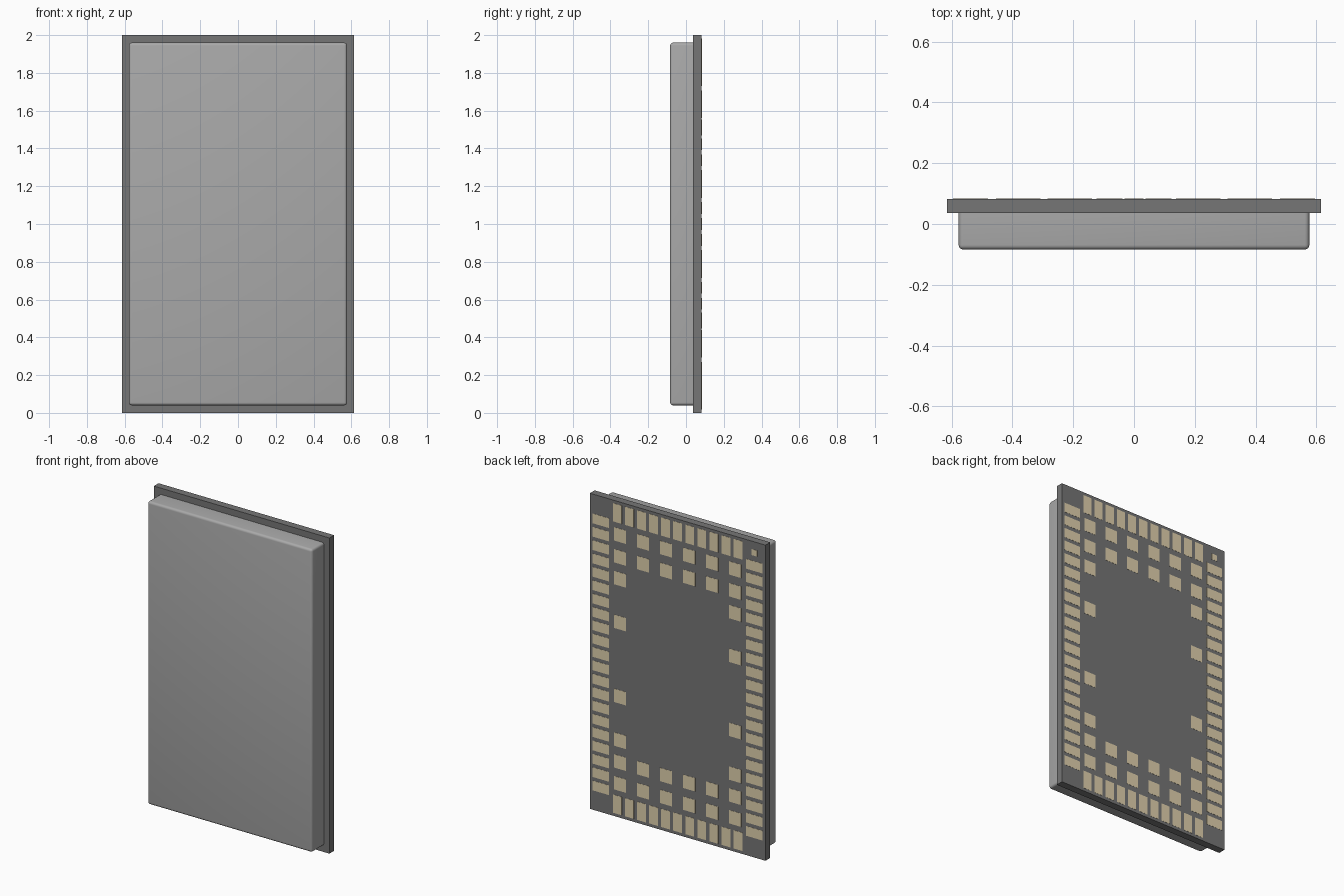
import bpy, bmesh
from mathutils import Matrix, Vector

if "Cube" in bpy.data.objects:
    bpy.data.objects.remove(bpy.data.objects["Cube"])

MM = 2.0 / 26.0                 # layout unit: board is 16 x 26
HALF_W, HEIGHT = 8 * MM, 2.0
Y_FRONT, Y_SEAM, Y_BACK = -0.084, 0.036, 0.083


def material(name, rgb):
    m = bpy.data.materials.new(name)
    m.diffuse_color = (*rgb, 1.0)
    m.use_nodes = True
    m.node_tree.nodes["Principled BSDF"].inputs["Base Color"].default_value = m.diffuse_color
    return m


def add_box(bm, lo, hi):
    lo, hi = Vector(lo), Vector(hi)
    mat = Matrix.Translation((lo + hi) / 2) @ Matrix.Diagonal((*(hi - lo), 1.0))
    return bmesh.ops.create_cube(bm, size=1.0, matrix=mat)["verts"]


def finish(bm, name, mat):
    me = bpy.data.meshes.new(name)
    bm.to_mesh(me)
    bm.free()
    me.materials.append(mat)
    ob = bpy.data.objects.new(name, me)
    bpy.context.collection.objects.link(ob)
    return ob


board_mat = material("board_dark", (0.18, 0.18, 0.18))
lid_mat = material("shield_grey", (0.4, 0.4, 0.4))
pad_mat = material("pad_gold", (0.75, 0.64, 0.42))

# Circuit board
bm = bmesh.new()
add_box(bm, (-HALF_W, Y_SEAM, 0), (HALF_W, Y_BACK, HEIGHT))
finish(bm, "circuit_board", board_mat)

# Shield lid, rounded on every edge except where it meets the board
bm = bmesh.new()
add_box(bm, (-0.577, Y_FRONT, 0.04), (0.577, Y_SEAM, 1.96))
edges = [e for e in bm.edges if not all(v.co.y > 0 for v in e.verts)]
bmesh.ops.bevel(bm, geom=edges, offset=0.015, segments=4, profile=0.5,
                affect='EDGES', clamp_overlap=True)
lid = finish(bm, "shield_lid", lid_mat)
bpy.context.view_layer.objects.active = lid
lid.select_set(True)
bpy.ops.object.shade_smooth_by_angle()


# Solder pads on the back; u, v are measured from the board centre
def add_pad(bm, u, v, w, h):
    x, z = u * MM, 1.0 + v * MM
    w, h = w * MM / 2, h * MM / 2
    add_box(bm, (x - w, Y_BACK - 0.005, z - h), (x + w, Y_BACK + 0.001, z + h))


# Edge pads: 21 along each side, 11 along top and bottom
bm = bmesh.new()
for s in (-1, 1):
    for i in range(21):
        add_pad(bm, s * 7.0, (i - 10) * 1.1, 1.5, 0.8)
    for i in range(11):
        add_pad(bm, (i - 5) * 1.1, s * 12.0, 0.8, 1.5)
finish(bm, "edge_pads", pad_mat)

# Inner square pads: two full rows plus two outer pairs, mirrored top to bottom
bm = bmesh.new()
for s in (-1, 1):
    for v, cols in ((10.25, range(6)), (8.45, range(6)), (6.65, (0, 5)), (3.05, (0, 5))):
        for c in cols:
            add_pad(bm, (c - 2.5) * 2.1, s * v, 1.1, 1.1)
finish(bm, "inner_pads", pad_mat)

# Corner orientation mark
bm = bmesh.new()
add_pad(bm, -7.0, 12.1, 0.5, 0.5)
finish(bm, "corner_mark", pad_mat)
